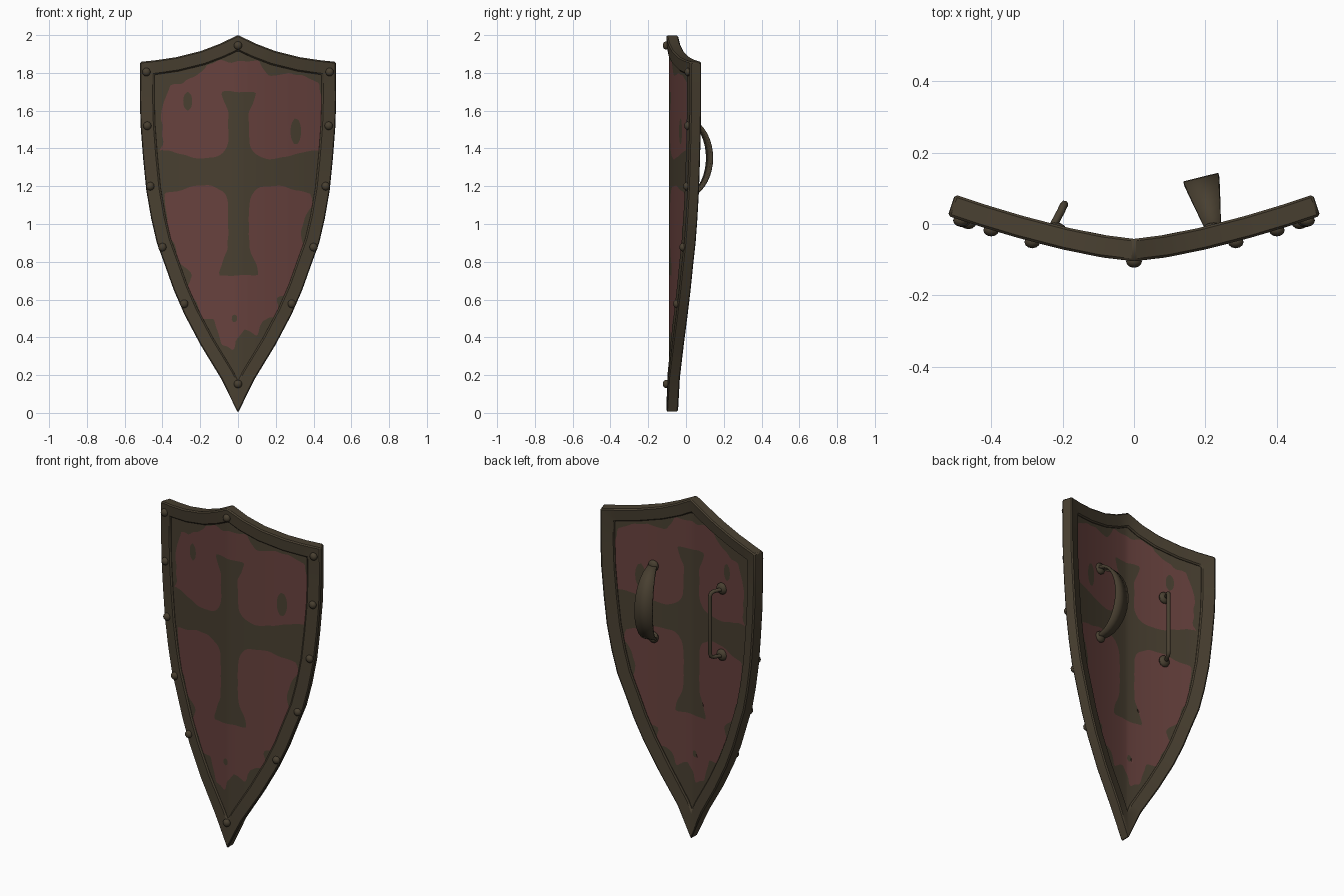
import bpy, bmesh, math
from mathutils import Vector, Matrix, noise

if "Cube" in bpy.data.objects:
    bpy.data.objects.remove(bpy.data.objects["Cube"])


def material(name, rgb):
    m = bpy.data.materials.new(name)
    m.diffuse_color = (*rgb, 1)
    m.use_nodes = True
    m.node_tree.nodes["Principled BSDF"].inputs["Base Color"].default_value = m.diffuse_color
    return m


BROWN = material("weathered_brown", (0.065, 0.050, 0.030))
RED = material("faded_red", (0.135, 0.053, 0.047))

# Right half of the outline (x, z): top edge from peak to corner, side from corner to tip
TOP = [(0, 2), (.10, 1.953), (.2, 1.915), (.33, 1.883), (.43, 1.868), (.521, 1.858)]
SIDE = [(.522, 1.66), (.518, 1.52), (.505, 1.35), (.488, 1.18), (.462, 1.03), (.432, .9),
        (.39, .785), (.342, .65), (.285, .52), (.2, .36), (.09, .18), (0, 0)]


def on_shield(x, z, d):
    """Point at depth d behind the curved front surface."""
    a = abs(x) / .515
    slope = math.copysign(.34 * a ** .4, x) if x else 0
    n = Vector((-slope, 1, 0)).normalized()
    return Vector((x, -.105 + .125 * a ** 1.4, z)) + n * d


def make(name, bm, mats=(BROWN,), angle=40):
    me = bpy.data.meshes.new(name)
    bmesh.ops.recalc_face_normals(bm, faces=bm.faces)
    bm.to_mesh(me)
    bm.free()
    me.shade_smooth()
    me.set_sharp_from_angle(angle=math.radians(angle))
    for m in mats:
        me.materials.append(m)
    ob = bpy.data.objects.new(name, me)
    bpy.context.collection.objects.link(ob)
    return ob


def interp(pts, v):
    """Piecewise linear lookup in (key, value) pairs with rising keys."""
    for (a, fa), (b, fb) in zip(pts, pts[1:]):
        if v <= b:
            return fa + (fb - fa) * (v - a) / (b - a)
    return pts[-1][1]


# Rim: a four-sided section swept around the outline
half = TOP + SIDE
loop = [Vector(p) for p in half] + [Vector((-x, z)) for x, z in reversed(half[1:-1])]


def inset(i, w):
    p = loop[i]
    e1 = (p - loop[i - 1]).normalized()
    e2 = (loop[(i + 1) % len(loop)] - p).normalized()
    n1, n2 = Vector((-e1.y, e1.x)), Vector((-e2.y, e2.x))
    m = (n1 + n2).normalized()
    return p - m * w / max(m.dot(n1), .2)


bm = bmesh.new()
rings = []
for i, p in enumerate(loop):
    q = inset(i, .075)
    rings.append([bm.verts.new(on_shield(v.x, v.y, d))
                  for v, d in ((p, 0), (q, .006), (q, .056), (p, .064))])
for i, r in enumerate(rings):
    s = rings[(i + 1) % len(rings)]
    for k in range(4):
        bm.faces.new((r[k], r[(k + 1) % 4], s[(k + 1) % 4], s[k]))
rim = make("rim", bm)
bev = rim.modifiers.new("soft_edges", "BEVEL")
bev.width, bev.segments, bev.limit_method = .007, 1, "ANGLE"
bev.angle_limit = math.radians(50)

# Painted area: ragged red field with a brown cross left bare
PAINT = [Vector(p) for p in (
    (-.10, 1.86), (.11, 1.86), (.17, 1.79), (.30, 1.80), (.44, 1.75), (.455, 1.6), (.45, 1.4),
    (.42, 1.36), (.40, 1.2), (.39, 1.1), (.34, .95), (.34, .8), (.28, .74), (.28, .63),
    (.21, .6), (.20, .5), (.13, .49), (.10, .42), (.03, .46), (-.03, .33), (-.08, .37),
    (-.13, .5), (-.20, .5), (-.22, .58), (-.28, .65), (-.25, .73), (-.31, .8), (-.34, .9),
    (-.385, 1.0), (-.39, 1.1), (-.385, 1.2), (-.41, 1.25), (-.41, 1.6), (-.36, 1.73),
    (-.22, 1.78), (-.17, 1.85))]
SPOTS = [(-.27, 1.65, .024, .05), (.31, 1.49, .028, .07), (-.02, .5, .016, .02)]


def smooth(a, b, v):
    t = min(max((v - a) / (b - a), 0), 1)
    return t * t * (3 - 2 * t)


def paint_depth(x, z):
    p, best, inside = Vector((x, z)), 9, False
    for a, b in zip(PAINT, PAINT[1:] + PAINT[:1]):
        e = b - a
        t = min(max((p - a).dot(e) / e.length_squared, 0), 1)
        best = min(best, (p - a - e * t).length)
        if (a.y > z) != (b.y > z) and x < a.x + (z - a.y) / e.y * e.x:
            inside = not inside
    return best if inside else -best


def cross_distance(x, z):
    hw = .057 + .04 * smooth(1.58, 1.70, z) + .048 * (1 - smooth(.73, .90, z))
    bar = max(abs(x - .003) - hw, abs(z - 1.215) - .487)
    arm = abs(z - 1.275) - .072 - .045 * smooth(.2, .42, abs(x))
    k = .12
    h = max(k - abs(bar - arm), 0) / k
    return min(bar, arm) - h * h * k / 4


def field(x, z):
    n = noise.noise(Vector((x * 15, z * 15, 3.1)))
    f = min(paint_depth(x, z) + .022 * n, cross_distance(x, z) + .008 * n)
    for sx, sz, rx, rz in SPOTS:
        f = min(f, (math.hypot((x - sx) / rx, (z - sz) / rz) - 1) * rx)
    return f or 1e-6


# Panel: curved sheet, cut along the paint edge so each colour has its own faces
widths = [(z, x) for x, z in reversed(SIDE)] + [(1.858, .521)]
ROWS, COLS = 105, 54
bm = bmesh.new()
grid = []
for r in range(ROWS + 1):
    t = r / ROWS
    z0 = .11 + t * 1.748
    w = interp(widths, z0) - .035
    row = []
    for c in range(COLS + 1):
        x = w * (2 * c / COLS - 1)
        z = z0 + t ** 6 * (interp(TOP, abs(x)) - .04 - 1.858)
        row.append(bm.verts.new((x, 0, z)))
    grid.append(row)
for a, b in zip(grid, grid[1:]):
    for c in range(COLS):
        bm.faces.new((a[c], a[c + 1], b[c + 1], b[c]))
bmesh.ops.triangulate(bm, faces=bm.faces)
f = {v: field(v.co.x, v.co.z) for v in bm.verts}
for e in list(bm.edges):
    a, b = e.verts
    if f[a] * f[b] < 0:
        _, v = bmesh.utils.edge_split(e, a, f[a] / (f[a] - f[b]))
        f[v] = 0
for face in list(bm.faces):
    cut = [v for v in face.verts if f[v] == 0]
    if len(cut) == 2:
        bmesh.utils.face_split(face, cut[0], cut[1])
for face in bm.faces:
    face.material_index = int(sum(f[v] for v in face.verts) > 0)
for v in bm.verts:
    v.co = on_shield(v.co.x, v.co.z, .03)
panel = make("panel", bm, (BROWN, RED))
sol = panel.modifiers.new("thickness", "SOLIDIFY")
sol.thickness, sol.offset = .03, 0


def studs(name, spots, radius, depth, flat=.8):
    """Domed studs at (x, z) spots on the shield surface."""
    bm = bmesh.new()
    for x, z in spots:
        m = Matrix.Translation(on_shield(x, z, depth)) @ Matrix.Diagonal((1, flat, 1, 1))
        bmesh.ops.create_uvsphere(bm, u_segments=12, v_segments=8, radius=radius, matrix=m)
    return make(name, bm)


# Front rivets
pairs = [(.485, 1.805), (.48, 1.52), (.464, 1.2), (.4, .877), (.285, .577)]
studs("rim_rivets", [(0, 1.945), (0, .153)] + [(s * x, z) for x, z in pairs for s in (1, -1)],
      .022, 0)

# Arm strap on the back: a band, wide in the middle, arched away from the panel
bm = bmesh.new()
prev = None
for i in range(21):
    a = math.pi * i / 20
    hw = .02 + .033 * math.sin(a)
    cur = [bm.verts.new(on_shield(.235 + s * hw, 1.35 + .21 * math.cos(a),
                                  .045 + .148 * math.sin(a))) for s in (-1, 1)]
    if prev:
        bm.faces.new((prev[0], prev[1], cur[1], cur[0]))
    prev = cur
strap = make("arm_strap", bm)
sol = strap.modifiers.new("thickness", "SOLIDIFY")
sol.thickness, sol.offset = .014, 0
studs("strap_studs", [(.235, 1.14), (.235, 1.56)], .032, .05, .6)

# Hand grip on the back: a thin bent bar between two studs
cu = bpy.data.curves.new("grip_path", "CURVE")
cu.dimensions, cu.bevel_depth, cu.bevel_resolution = "3D", .011, 2
sp = cu.splines.new("POLY")
side = [(-.237, -.025, .195), (-.205, .035, .193), (-.198, .05, .186), (-.195, .055, .17)]
path = side + [(x, y, -z) for x, y, z in reversed(side)]
sp.points.add(len(path) - 1)
for pt, (x, y, z) in zip(sp.points, path):
    pt.co = (x, y, 1.35 + z, 1)
tmp = bpy.data.objects.new("grip_path", cu)
bm = bmesh.new()
mesh = bpy.data.meshes.new_from_object(tmp)
bm.from_mesh(mesh)
bpy.data.objects.remove(tmp)
make("hand_grip", bm, angle=60)
studs("grip_studs", [(-.235, 1.155), (-.235, 1.545)], .033, .05, .6)
